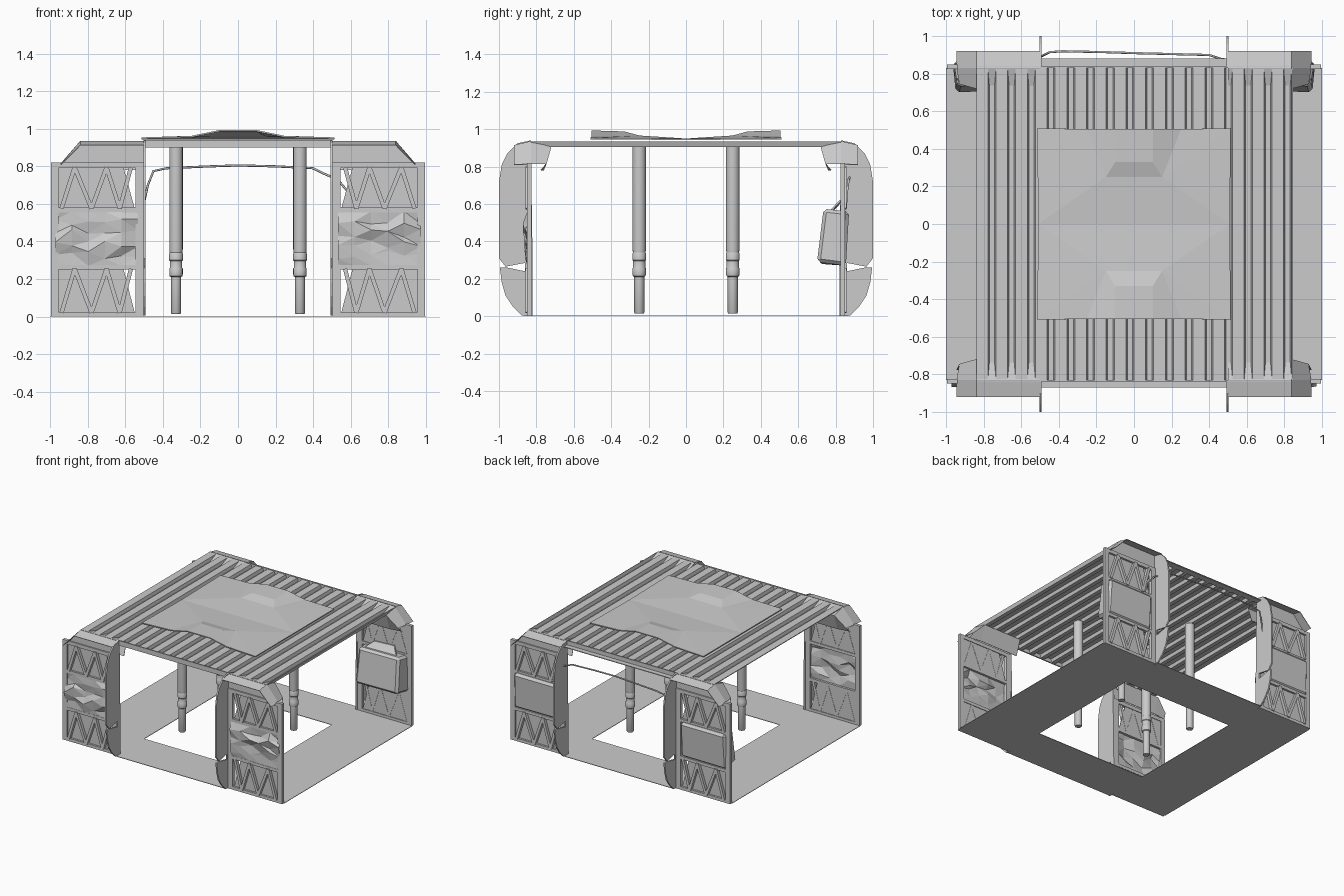
import bpy, bmesh, math, random
from mathutils import Vector, Matrix

if "Cube" in bpy.data.objects:
    bpy.data.objects.remove(bpy.data.objects["Cube"])

random.seed(4)
CORNERS = [(sx, sy) for sx in (-1, 1) for sy in (-1, 1)]


def finish(name, bm):
    bmesh.ops.recalc_face_normals(bm, faces=bm.faces[:])
    me = bpy.data.meshes.new(name)
    bm.to_mesh(me)
    bm.free()
    ob = bpy.data.objects.new(name, me)
    bpy.context.collection.objects.link(ob)
    return ob


def hexa(bm, pts):
    v = [bm.verts.new(p) for p in pts]
    for f in ((0, 1, 2, 3), (7, 6, 5, 4), (0, 4, 5, 1), (1, 5, 6, 2), (2, 6, 7, 3), (3, 7, 4, 0)):
        bm.faces.new([v[i] for i in f])


def box(bm, x0, x1, y0, y1, z0, z1):
    hexa(bm, [(x0, y0, z0), (x1, y0, z0), (x1, y1, z0), (x0, y1, z0),
              (x0, y0, z1), (x1, y0, z1), (x1, y1, z1), (x0, y1, z1)])


def prism(bm, outline, offset):
    a = [bm.verts.new(p) for p in outline]
    b = [bm.verts.new(Vector(p) + Vector(offset)) for p in outline]
    bm.faces.new(a)
    bm.faces.new(b[::-1])
    for i in range(len(a)):
        j = (i + 1) % len(a)
        bm.faces.new((a[i], b[i], b[j], a[j]))


def strut(bm, p, q, w, y0, y1):
    # bar in the xz plane
    d = Vector((q[0] - p[0], q[1] - p[1])).normalized() * w / 2
    n = (-d.y, d.x)
    pts = [(p[0] + n[0], p[1] + n[1]), (q[0] + n[0], q[1] + n[1]),
           (q[0] - n[0], q[1] - n[1]), (p[0] - n[0], p[1] - n[1])]
    prism(bm, [(x, y0, z) for x, z in pts], (0, y1 - y0, 0))


def place(bm, sx, sy):
    bmesh.ops.transform(bm, matrix=Matrix.Diagonal((sx, sy, 1, 1)), verts=bm.verts[:])


# floor frame with a square hole and shallow door ledges
bm = bmesh.new()
for s in (-1, 1):
    box(bm, *sorted((s * .5, s * 1)), -.83, .83, 0, .004)
    box(bm, -.5, .5, *sorted((s * .5, s * .87)), 0, .004)
finish("floor_frame", bm)

# corrugated roof sheet
bm = bmesh.new()
N, P = 16, .105
prof = []
for i in range(N):
    x = -.84 + i * P
    prof += [(x, .935), (x + .062, .935), (x + .07, .91), (x + .097, .91)]
prof.append((.84, .935))
rows = [[bm.verts.new((x, y, z)) for x, z in prof] for y in (-.83, .83)]
for i in range(len(prof) - 1):
    bm.faces.new((rows[0][i], rows[0][i + 1], rows[1][i + 1], rows[1][i]))
roof = finish("corrugated_roof", bm)
m = roof.modifiers.new("thickness", 'SOLIDIFY')
m.thickness = .006

# lintels above both openings
for s, n in ((-1, "front"), (1, "back")):
    bm = bmesh.new()
    box(bm, -.5, .5, *sorted((s * .83, s * .84)), .9, .94)
    if s > 0:
        box(bm, -.5, .5, .84, .88, .9, .906)
    finish(n + "_lintel", bm)

# dented roof plate with a raised hump at each end
bm = bmesh.new()
XS = (-.51, -.25, -.1, .1, .16, .5)
centre = bm.verts.new((0, 0, .946))
west, east = bm.verts.new((-.51, 0, .946)), bm.verts.new((.51, 0, .946))
for s in (-1, 1):
    w, e = [bm.verts.new((x, s * .51, .95)) for x in (-.515, .515)]
    fw, fe = [bm.verts.new((x, s * .505, .958)) for x in (-.25, .25)]
    iw, ie = [bm.verts.new((x, s * .25, .962)) for x in (-.15, .15)]
    tw, te = [bm.verts.new((x, s * .505, .989)) for x in (-.1, .1)]
    bw, be = [bm.verts.new((x, s * .33, .984)) for x in (-.1, .1)]
    for f in ((tw, te, be, bw), (fw, tw, bw, iw), (te, fe, ie, be), (bw, be, ie, iw),
              (iw, ie, centre), (w, fw, iw), (w, iw, west), (fe, e, ie), (e, east, ie),
              (west, iw, centre), (centre, ie, east)):
        bm.faces.new(f)
plate = finish("dented_roof_plate", bm)
m = plate.modifiers.new("thickness", 'SOLIDIFY')
m.thickness, m.offset = .008, 0

# four telescopic posts, lathed
RINGS = [(0, .015), (.024, .015), (.027, .02), (.027, .21), (.034, .215), (.036, .225), (.036, .255),
         (.033, .26), (.033, .295), (.037, .3), (.037, .335), (.034, .34), (.036, .36), (.036, .905), (0, .905)]
for sx, sy in CORNERS:
    bm = bmesh.new()
    vs = [bm.verts.new((r, 0, z)) for r, z in RINGS]
    es = [bm.edges.new(p) for p in zip(vs, vs[1:])]
    bmesh.ops.spin(bm, geom=vs + es, cent=(0, 0, 0), axis=(0, 0, 1), angle=math.tau, steps=16)
    bmesh.ops.remove_doubles(bm, verts=bm.verts[:], dist=1e-4)
    bmesh.ops.translate(bm, verts=bm.verts[:], vec=(sx * .33, sy * .25, 0))
    ob = finish("telescopic_post", bm)
    bpy.context.view_layer.objects.active = ob
    ob.select_set(True)
    bpy.ops.object.shade_smooth_by_angle(angle=math.radians(35))
    ob.select_set(False)

# corner pillars, built at +x +y and mirrored into place
for sx, sy in CORNERS:
    # curved jamb plate, split by a wedge-shaped gap
    bm = bmesh.new()
    upper = [(.82, .29), (.86, .285), (.965, .265), (1, .31), (1, .72), (.985, .81), (.955, .87),
             (.9, .925), (.83, .94)]
    lower = [(.82, .005), (.88, .005), (.925, .05), (.965, .11), (.985, .18), (.995, .26),
             (.965, .262), (.86, .24), (.82, .24)]
    for o in (upper, lower):
        prism(bm, [(.492, y, z) for y, z in o], (.012, 0, 0))
    box(bm, .492, .504, .82, .86, .24, .29)
    place(bm, sx, sy)
    finish("door_jamb", bm)

    # outer frame of the pillar face
    bm = bmesh.new()
    Y = (.825, .85)
    box(bm, .504, .545, *Y, 0, .82)
    box(bm, .955, .995, *Y, 0, .82)
    for z0, z1 in ((0, .025), (.25, .275), (.555, .58), (.79, .82)):
        box(bm, .545, .955, *Y, z0, z1)
    # zigzag struts
    for lo, hi in ((.02, .255), (.575, .795)):
        zig = [(.94, lo), (.87, hi), (.78, lo), (.7, hi), (.63, lo), (.57, hi)]
        for p, q in zip(zig, zig[1:]):
            strut(bm, p, q, .022, .828, .858)
    place(bm, sx, sy)
    finish("pillar_frame", bm)

    # backing sheets leaving a sliver open at the inner edge
    bm = bmesh.new()
    for lo, hi in ((.02, .255), (.575, .795)):
        prism(bm, [(.955, .83, lo), (.955, .83, hi), (.61, .83, hi), (.55, .83, lo)], (0, .004, 0))
    place(bm, sx, sy)
    finish("pillar_backing", bm)

    # hood joining pillar to roof, chamfered at the outer end
    bm = bmesh.new()
    H = [(x, y, z) for x, y, z in (
        (.5, .76, .78), (.5, .72, .905), (.5, .83, .936), (.5, .92, .915),
        (.84, .76, .78), (.84, .72, .905), (.84, .83, .936), (.84, .92, .915),
        (.945, .775, .78), (.93, .745, .815), (.945, .83, .815), (.945, .92, .81))]
    v = [bm.verts.new(p) for p in H]
    for a in (0, 4):
        for k in range(3):
            bm.faces.new((v[a + k], v[a + k + 1], v[a + k + 5], v[a + k + 4]))
    q = [bm.verts.new(p) for p in ((.5, .836, .936), (.84, .836, .936), (.945, .836, .81), (.5, .836, .81))]
    bm.faces.new(q)
    place(bm, sx, sy)
    hood = finish("pillar_hood", bm)
    hood.modifiers.new("thickness", 'SOLIDIFY').thickness = .004

    if sy < 0:
        # crumpled sheet across the middle of each front pillar
        bm = bmesh.new()
        bmesh.ops.create_grid(bm, x_segments=5, y_segments=5, size=.5)
        for w in bm.verts:
            u, t = w.co.x, w.co.y
            edge = abs(t) > .49
            dz = 0 if edge else random.uniform(-.022, .022)
            w.co = (.753 + u * .44, .848 + (0 if edge else random.uniform(-.012, .026)),
                    .415 + t * .29 + dz)
        bmesh.ops.triangulate(bm, faces=bm.faces[:])
        place(bm, sx, sy)
        ob = finish("crumpled_panel", bm)
        ob.modifiers.new("thickness", 'SOLIDIFY').thickness = .005
    else:
        # tilted equipment box through each back pillar
        bm = bmesh.new()
        hexa(bm, [(.56, .71, .28), (.95, .70, .29), (.965, .855, .27), (.545, .85, .27),
                  (.57, .745, .565), (.94, .735, .575), (.96, .872, .56), (.55, .872, .56)])
        bmesh.ops.bevel(bm, geom=bm.edges[:], offset=.018, segments=1, affect='EDGES')
        # bent flap on top of the box
        prism(bm, [(.6, .775, .56), (.9, .765, .56), (.84, .82, .62), (.66, .82, .61)], (0, .012, 0))
        place(bm, sx, sy)
        finish("equipment_box", bm)

# sagging cable across the back opening
cu = bpy.data.curves.new("back_cable", 'CURVE')
cu.dimensions = '3D'
cu.bevel_depth, cu.bevel_resolution = .006, 1
PATH = [(-.5, .89, .61), (-.48, .9, .7), (-.45, .915, .775), (-.38, .92, .79), (-.15, .915, .8), (0, .91, .805),
        (.2, .905, .8), (.4, .9, .79), (.46, .88, .76), (.53, .87, .73), (.59, .86, .66), (.61, .855, .58)]
sp = cu.splines.new('POLY')
sp.points.add(len(PATH) - 1)
for p, c in zip(sp.points, PATH):
    p.co = (*c, 1)
bpy.context.collection.objects.link(bpy.data.objects.new("back_cable", cu))
